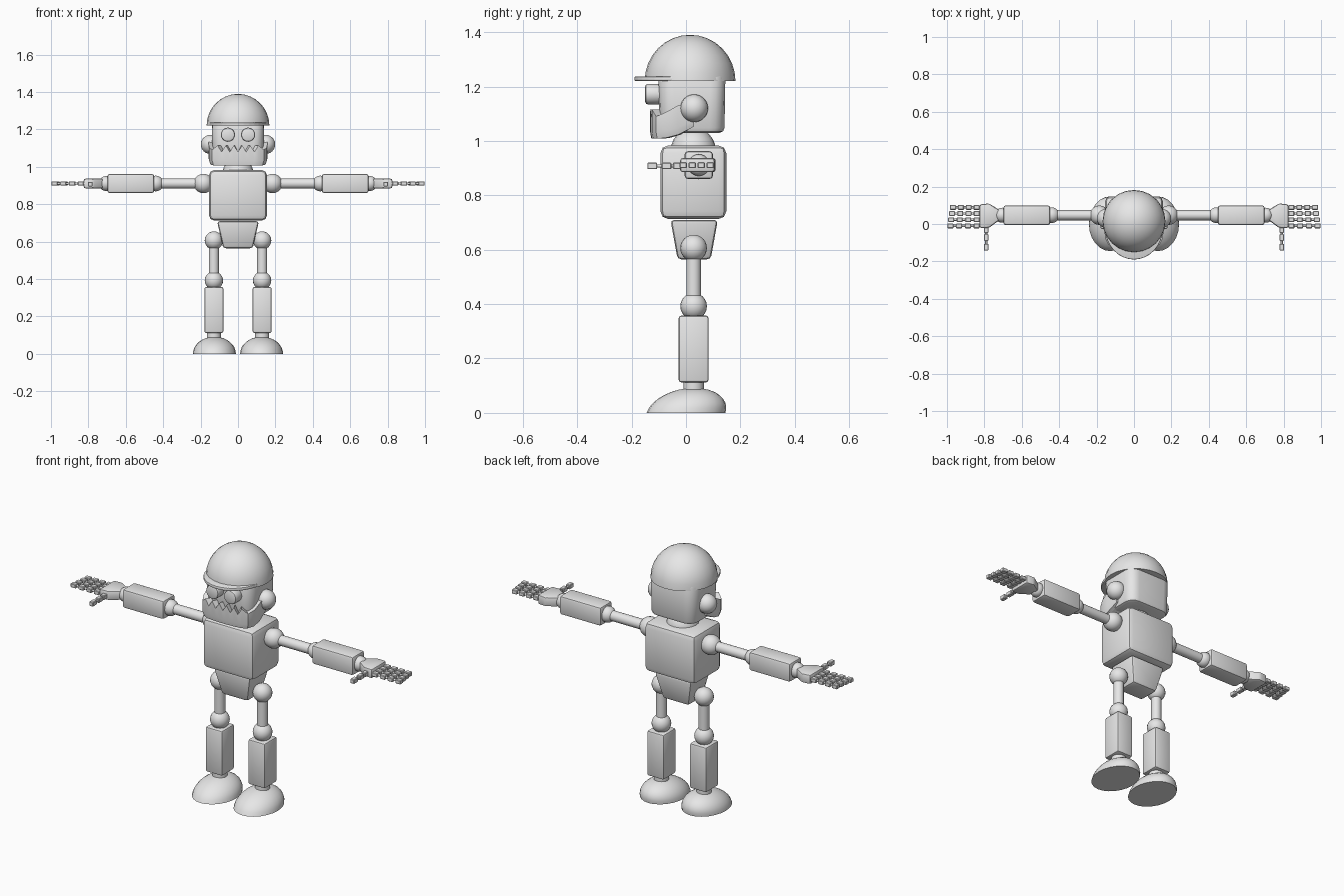
import bpy, bmesh, math
from mathutils import Matrix, Vector

cube = bpy.data.objects.get("Cube")
if cube:
    bpy.data.objects.remove(cube, do_unlink=True)

grey = bpy.data.materials.new("plain_grey")
grey.use_nodes = True
grey.diffuse_color = (0.8, 0.8, 0.8, 1)
grey.node_tree.nodes["Principled BSDF"].inputs["Base Color"].default_value = (0.8, 0.8, 0.8, 1)


def finish(name, bm, angle=35):
    bmesh.ops.recalc_face_normals(bm, faces=bm.faces)
    mesh = bpy.data.meshes.new(name)
    bm.to_mesh(mesh)
    bm.free()
    mesh.materials.append(grey)
    mesh.shade_smooth()
    mesh.set_sharp_from_angle(angle=math.radians(angle))
    obj = bpy.data.objects.new(name, mesh)
    bpy.context.collection.objects.link(obj)
    return obj


def bevel(bm, edges, width, segments=2):
    bmesh.ops.bevel(bm, geom=edges, offset=width, segments=segments,
                    profile=0.5, affect='EDGES', clamp_overlap=True)


def box(name, centre, size, width=0.0, taper=1.0, segments=2, corner=0.0):
    """Bevelled box; taper scales the bottom, corner rounds the upright edges."""
    bm = bmesh.new()
    bmesh.ops.create_cube(bm, size=1)
    for v in bm.verts:
        k = taper if v.co.z < 0 else 1
        v.co = Vector((v.co.x * size[0] * k, v.co.y * size[1] * k, v.co.z * size[2]))
    if corner:
        upright = [e for e in bm.edges if abs(e.verts[0].co.z - e.verts[1].co.z) > 0.01]
        bevel(bm, upright, corner, 4)
    if width:
        edges = bm.edges[:]
        if corner:
            edges = [e for e in edges if abs(e.verts[0].co.z - e.verts[1].co.z) < 0.01]
        bevel(bm, edges, width, segments)
    bmesh.ops.translate(bm, vec=centre, verts=bm.verts)
    return finish(name, bm)


def ball(name, centre, radius):
    bm = bmesh.new()
    bmesh.ops.create_uvsphere(bm, u_segments=20, v_segments=12, radius=radius)
    bmesh.ops.translate(bm, vec=centre, verts=bm.verts)
    return finish(name, bm)


def rod(name, start, end, radius, rim=0.0):
    start, end = Vector(start), Vector(end)
    axis = end - start
    bm = bmesh.new()
    bmesh.ops.create_cone(bm, cap_ends=True, segments=20, radius1=radius,
                          radius2=radius, depth=axis.length)
    if rim:
        bevel(bm, [e for e in bm.edges if abs(e.verts[0].co.z - e.verts[1].co.z) < 0.001], rim)
    turn = axis.to_track_quat('Z', 'Y').to_matrix().to_4x4()
    bm.transform(Matrix.Translation((start + end) / 2) @ turn)
    return finish(name, bm)


def dome(name, centre, radii, lean=0.0):
    """Upper half of an ellipsoid with a flat base; lean moves the crown back."""
    bm = bmesh.new()
    bmesh.ops.create_uvsphere(bm, u_segments=24, v_segments=16, radius=1)
    bmesh.ops.bisect_plane(bm, geom=bm.verts[:] + bm.edges[:] + bm.faces[:],
                           plane_co=(0, 0, 0), plane_no=(0, 0, 1), clear_inner=True)
    bmesh.ops.holes_fill(bm, edges=[e for e in bm.edges if e.is_boundary])
    for v in bm.verts:
        v.co.y = v.co.y * radii[1] + lean * v.co.z
        v.co.x *= radii[0]
        v.co.z *= radii[2]
    bmesh.ops.translate(bm, vec=centre, verts=bm.verts)
    return finish(name, bm)


def slab(name, outline, z0, z1, width):
    """Plan outline raised from z0 to z1."""
    bm = bmesh.new()
    face = bm.faces.new([bm.verts.new((x, y, z0)) for x, y in outline])
    top = bmesh.ops.extrude_face_region(bm, geom=[face])["geom"]
    bmesh.ops.translate(bm, vec=(0, 0, z1 - z0),
                        verts=[g for g in top if isinstance(g, bmesh.types.BMVert)])
    bevel(bm, bm.edges[:], width)
    return finish(name, bm)


def build_jaw():
    """U-shaped jaw with a sawtooth upper edge and a closed floor."""
    side = [(0.152, 0.03, 1.14), (0.158, -0.03, 1.13), (0.155, -0.075, 1.105),
            (0.138, -0.11, 1.09)]
    teeth = 10
    front = []
    for i in range(teeth + 1):
        x = 0.11 - 0.22 * i / teeth
        front.append((x, -0.132 + 0.6 * x * x, 1.115 if i % 2 == 0 else 1.08))
    path = side + front + [(-x, y, z) for x, y, z in reversed(side)]
    bm = bmesh.new()
    rings = []
    for x, y, z in path:
        low = 1.008 + 0.25 * max(0, y + 0.09) + 0.3 * max(0, y + 0.02)
        inner = (x * 0.83, 0.03 + (y - 0.03) * 0.83)
        rings.append([bm.verts.new(p) for p in (
            (*inner, low), (x * 0.95, 0.03 + (y - 0.03) * 0.97, low),
            (x, y, low + 0.025), (x, y, z), (*inner, z))])
    for a, b in zip(rings, rings[1:]):
        for i in range(5):
            j = (i + 1) % 5
            bm.faces.new((a[i], b[i], b[j], a[j]))
    bm.faces.new(rings[0])
    bm.faces.new(rings[-1])
    for i in range(len(rings) // 2 - 1):
        a, b = rings[i], rings[i + 1]
        c, d = rings[-1 - i], rings[-2 - i]
        bm.faces.new((a[0], b[0], d[0], c[0]))
    a, b, c = (rings[len(rings) // 2 + k][0] for k in (-1, 0, 1))
    bm.faces.new((a, b, c))
    return finish("jaw", bm)


# Head, cap and face
box("head", (0, 0.022, 1.14), (0.28, 0.246, 0.22), 0.018, 0.97, corner=0.055)
dome("cap", (0, 0.015, 1.22), (0.168, 0.167, 0.17))
brim = []
for i in range(17):
    a = math.pi * i / 16
    brim.append((0.155 * math.cos(a), -0.02 - 0.17 * math.sin(a)))
slab("cap_brim", brim, 1.22, 1.237, 0.005)
build_jaw()
ball("neck", (0, 0.027, 0.965), 0.083)

# Body
box("torso", (0, 0.027, 0.848), (0.31, 0.242, 0.27), 0.028)
box("pelvis", (0, 0.03, 0.637), (0.224, 0.174, 0.145), 0.014, 0.7)

for side, s in (("left", 1), ("right", -1)):
    # Eye and ear
    rod(side + "_eye", (0.054 * s, -0.08, 1.172), (0.054 * s, -0.15, 1.172), 0.038, 0.01)
    ball(side + "_ear", (0.148 * s, 0.03, 1.12), 0.051)

    # Leg
    x, y = 0.129 * s, 0.028
    ball(side + "_hip", (x, y, 0.606), 0.049)
    rod(side + "_thigh", (x, y, 0.4), (x, y, 0.6), 0.027)
    ball(side + "_knee", (x, y, 0.392), 0.049)
    box(side + "_shin", (x, y, 0.235), (0.102, 0.11, 0.246), 0.01)
    rod(side + "_ankle", (x, y, 0.07), (x, y, 0.125), 0.038)
    dome(side + "_foot", (0.126 * s, 0.0, 0), (0.115, 0.145, 0.092), 0.03)

    # Arm
    y, z = 0.047, 0.911
    ball(side + "_shoulder", (0.185 * s, y, z), 0.052)
    rod(side + "_upper_arm", (0.19 * s, y, z), (0.43 * s, y, z), 0.027)
    ball(side + "_elbow", (0.44 * s, y, z), 0.042)
    box(side + "_forearm", (0.573 * s, y, z), (0.25, 0.104, 0.102), 0.012)
    ball(side + "_wrist", (0.705 * s, y, z), 0.04)

    # Hand
    palm = [(0.72, 0.02), (0.775, -0.02), (0.825, -0.022),
            (0.825, 0.105), (0.775, 0.11), (0.72, 0.075)]
    slab(side + "_palm", [(px * s, py) for px, py in palm], 0.885, 0.937, 0.01)
    for finger in range(4):
        fy = -0.01 + 0.033 * finger
        pitch = 0.047 - 0.0015 * finger
        tip = 0.84 + 3 * pitch
        rod(f"{side}_finger_{finger}_joints", (0.8 * s, fy, z), (tip * s, fy, z), 0.006)
        for k in range(4):
            box(f"{side}_finger_{finger}_segment_{k}", ((0.841 + pitch * k) * s, fy, z),
                (0.032, 0.026, 0.022), 0.003, segments=1)
    tx, tz = 0.79 * s, 0.908
    rod(side + "_thumb_joints", (tx, 0, tz), (tx, -0.13, tz), 0.006)
    for k, ty in enumerate((-0.03, -0.072, -0.124)):
        box(f"{side}_thumb_segment_{k}", (tx, ty, tz), (0.024, 0.036, 0.024), 0.003, segments=1)
